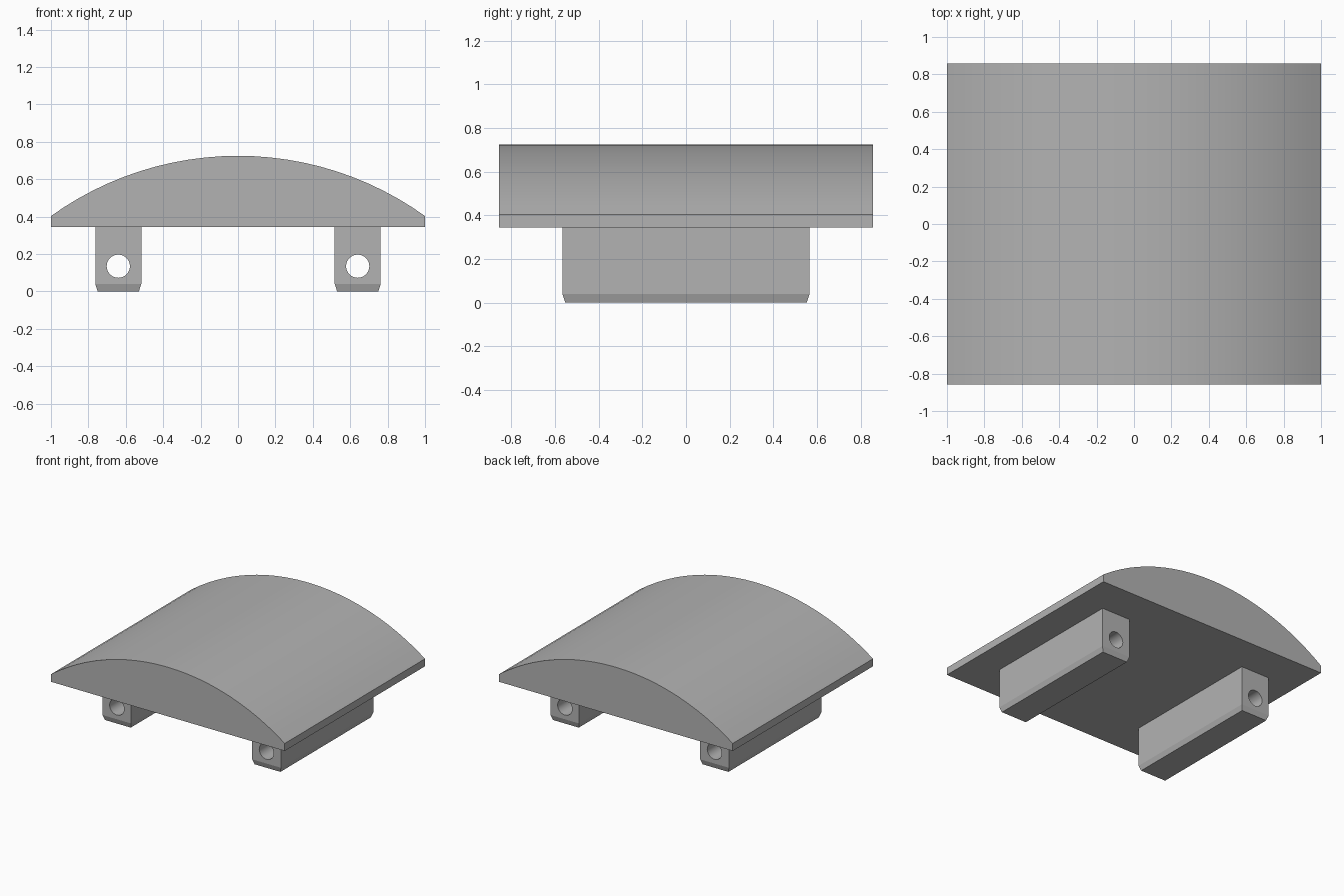
import bpy
import bmesh
import math

default_cube = bpy.data.objects.get("Cube")
if default_cube:
    bpy.data.objects.remove(default_cube, do_unlink=True)

grey = bpy.data.materials.new("plain grey")
grey.use_nodes = True
GREY = (0.45, 0.45, 0.45, 1)
grey.diffuse_color = GREY
grey.node_tree.nodes["Principled BSDF"].inputs["Base Color"].default_value = GREY

HALF_DEPTH = 0.857
BASE, EDGE, TOP = 0.345, 0.403, 0.725


def make_object(name, bm):
    bmesh.ops.recalc_face_normals(bm, faces=bm.faces)
    mesh = bpy.data.meshes.new(name)
    bm.to_mesh(mesh)
    bm.free()
    mesh.materials.append(grey)
    obj = bpy.data.objects.new(name, mesh)
    bpy.context.collection.objects.link(obj)
    return obj


def smooth(obj):
    bpy.ops.object.select_all(action="DESELECT")
    obj.select_set(True)
    bpy.context.view_layer.objects.active = obj
    bpy.ops.object.shade_smooth_by_angle(angle=math.radians(14))


# Domed top: circular arc over a flat base, extruded front to back
def domed_top(segments=24):
    rise = TOP - EDGE
    radius = (1 + rise * rise) / (2 * rise)
    sweep = math.asin(1 / radius)
    profile = [(-1, BASE), (1, BASE)]
    for i in range(segments + 1):
        a = sweep * (1 - 2 * i / segments)
        profile.append((radius * math.sin(a), TOP - radius + radius * math.cos(a)))
    bm = bmesh.new()
    face = bm.faces.new([bm.verts.new((x, -HALF_DEPTH, z)) for x, z in profile])
    result = bmesh.ops.extrude_face_region(bm, geom=[face])
    moved = [g for g in result["geom"] if isinstance(g, bmesh.types.BMVert)]
    bmesh.ops.translate(bm, verts=moved, vec=(0, 2 * HALF_DEPTH, 0))
    smooth(make_object("domed_top", bm))


# Foot rail: block tapered at the bottom, with a round bore along its length
def foot_rail(name, x):
    half_w, half_l, taper = 0.123, 0.566, 0.013
    bm = bmesh.new()
    rings = []
    for z, inset in ((0, taper), (0.04, 0), (BASE, 0)):
        w, d = half_w - inset, half_l - inset
        rings.append([bm.verts.new((x + sx * w, sy * d, z))
                      for sx, sy in ((-1, -1), (1, -1), (1, 1), (-1, 1))])
    for low, high in zip(rings, rings[1:]):
        for i in range(4):
            j = (i + 1) % 4
            bm.faces.new((low[i], low[j], high[j], high[i]))
    bm.faces.new(rings[0])
    bm.faces.new(rings[-1])
    rail = make_object(name, bm)

    bpy.ops.mesh.primitive_cylinder_add(vertices=40, radius=0.062, depth=2,
                                        location=(x, 0, 0.135),
                                        rotation=(math.pi / 2, 0, 0))
    cutter = bpy.context.object
    cutter.name = name + "_bore_cutter"
    cutter.data.materials.append(grey)
    cutter.hide_render = True
    bore = rail.modifiers.new("bore", "BOOLEAN")
    bore.operation = "DIFFERENCE"
    bore.solver = "EXACT"
    bore.object = cutter
    bpy.ops.object.select_all(action="DESELECT")
    rail.select_set(True)
    bpy.context.view_layer.objects.active = rail
    bpy.ops.object.modifier_apply(modifier=bore.name)
    bpy.data.objects.remove(cutter, do_unlink=True)
    smooth(rail)


domed_top()
for side, sign in (("left", 1), ("right", -1)):
    foot_rail(side + "_foot_rail", sign * 0.64)
